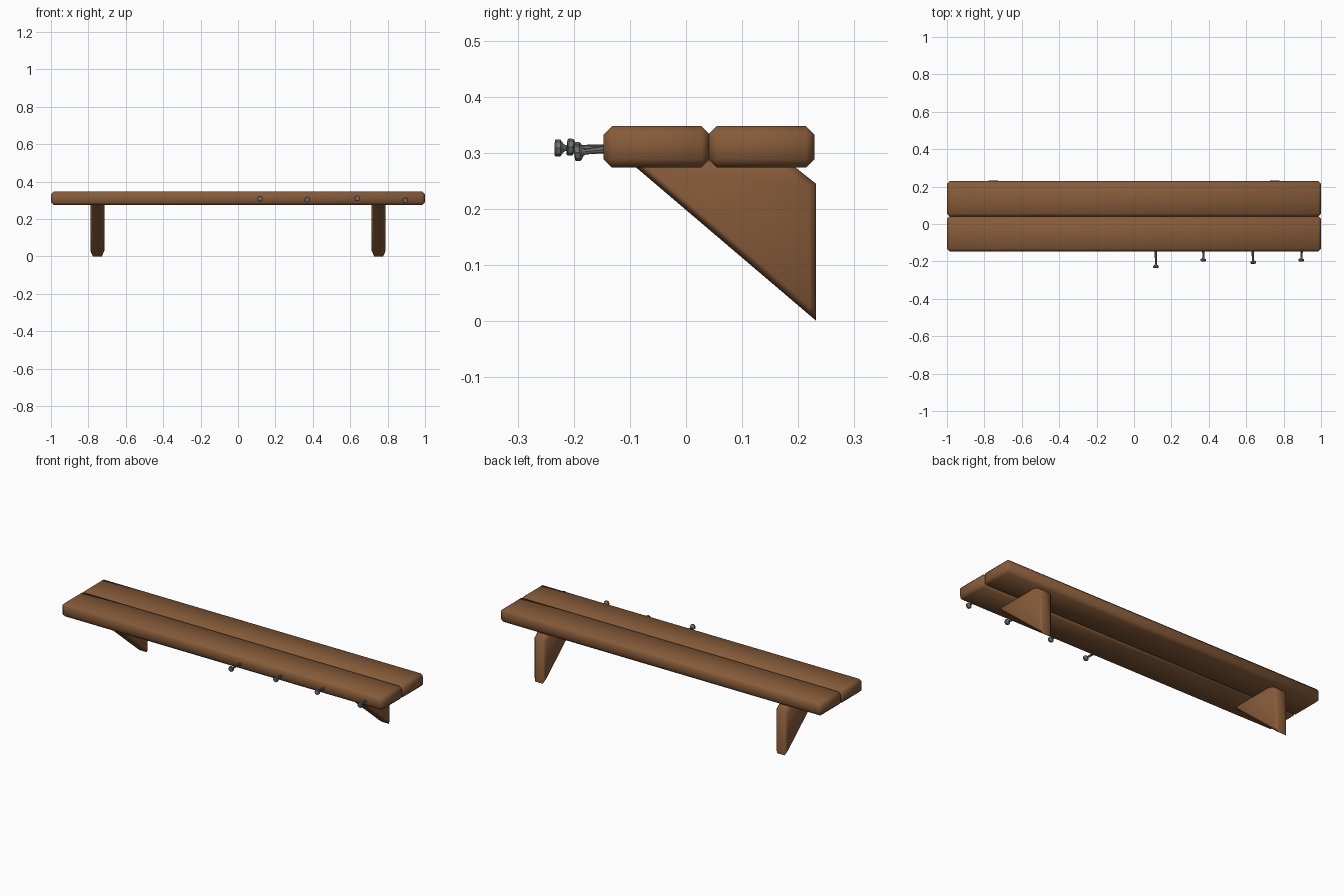
import bpy, bmesh
from math import radians
from mathutils import Vector, Matrix

if "Cube" in bpy.data.objects:
    bpy.data.objects.remove(bpy.data.objects["Cube"])


def material(name, color):
    m = bpy.data.materials.new(name)
    m.diffuse_color = color
    m.use_nodes = True
    m.node_tree.nodes["Principled BSDF"].inputs["Base Color"].default_value = m.diffuse_color
    return m


wood = material("brown_wood", (0.24, 0.105, 0.042, 1))
metal = material("grey_metal", (0.16, 0.16, 0.16, 1))


def finish(name, bm, mat, angle):
    bmesh.ops.recalc_face_normals(bm, faces=bm.faces)
    me = bpy.data.meshes.new(name)
    bm.to_mesh(me)
    bm.free()
    me.materials.append(mat)
    ob = bpy.data.objects.new(name, me)
    bpy.context.collection.objects.link(ob)
    bpy.ops.object.select_all(action='DESELECT')
    bpy.context.view_layer.objects.active = ob
    ob.select_set(True)
    bpy.ops.object.shade_smooth_by_angle(angle=radians(angle))
    return ob


def plank(name, y0, y1, z0=0.274, z1=0.348):
    bm = bmesh.new()
    bmesh.ops.create_cube(bm, size=1)
    bmesh.ops.scale(bm, vec=(2, y1 - y0, z1 - z0), verts=bm.verts)
    bmesh.ops.translate(bm, vec=(0, (y0 + y1) / 2, (z0 + z1) / 2), verts=bm.verts)
    bmesh.ops.bevel(bm, geom=bm.edges[:], offset=0.015, segments=1,
                    affect='EDGES', profile=0.5)
    finish(name, bm, wood, 60)


def bracket(name, x, half=0.037):
    # triangular side profile (y, z) with its upper back corner cut off
    profile = [(-0.105, 0.288), (0.232, 0.001), (0.232, 0.245), (0.178, 0.288)]
    bm = bmesh.new()
    verts = [bm.verts.new((x - half, y, z)) for y, z in profile]
    face = bm.faces.new(verts)
    ext = bmesh.ops.extrude_face_region(bm, geom=[face])
    moved = [v for v in ext['geom'] if isinstance(v, bmesh.types.BMVert)]
    bmesh.ops.translate(bm, vec=(2 * half, 0, 0), verts=moved)
    # chamfer the outline on both sides
    rim = [e for e in bm.edges if abs(e.verts[0].co.x - e.verts[1].co.x) < 1e-5]
    bmesh.ops.bevel(bm, geom=rim, offset=0.013, segments=1,
                    affect='EDGES', profile=0.5)
    finish(name, bm, wood, 60)


def nail(name, root, tip, sides=8):
    root, tip = Vector(root), Vector(tip)
    axis = tip - root
    length = axis.length
    # (distance along the nail, radius): shaft, flare, head
    rings = [(0, 0.008), (length - 0.020, 0.005), (length - 0.016, 0.007),
             (length - 0.010, 0.015), (length - 0.002, 0.015), (length, 0.013)]
    bm = bmesh.new()
    loops = []
    for d, r in rings:
        c = bmesh.ops.create_circle(bm, segments=sides, radius=r,
                                    matrix=Matrix.Translation((0, 0, d)))
        loops.append(c['verts'])
    for a, b in zip(loops, loops[1:]):
        for i in range(sides):
            j = (i + 1) % sides
            bm.faces.new((a[i], a[j], b[j], b[i]))
    bm.faces.new(loops[0])
    bm.faces.new(loops[-1])
    rot = axis.to_track_quat('Z', 'Y').to_matrix().to_4x4()
    bm.transform(Matrix.Translation(root) @ rot)
    finish(name, bm, metal, 40)


# Shelf boards
plank("front_plank", -0.147, 0.042)
plank("back_plank", 0.040, 0.229)

# Wall brackets
bracket("left_bracket", -0.752)
bracket("right_bracket", 0.752)

# Nails along the front edge, slightly crooked
nails = [((0.117, -0.125, 0.308), (0.117, -0.234, 0.309)),
         ((0.372, -0.125, 0.308), (0.370, -0.199, 0.304)),
         ((0.633, -0.125, 0.304), (0.638, -0.212, 0.311)),
         ((0.897, -0.125, 0.309), (0.894, -0.199, 0.300))]
for i, (root, tip) in enumerate(nails, 1):
    nail(f"nail_{i}", root, tip)
